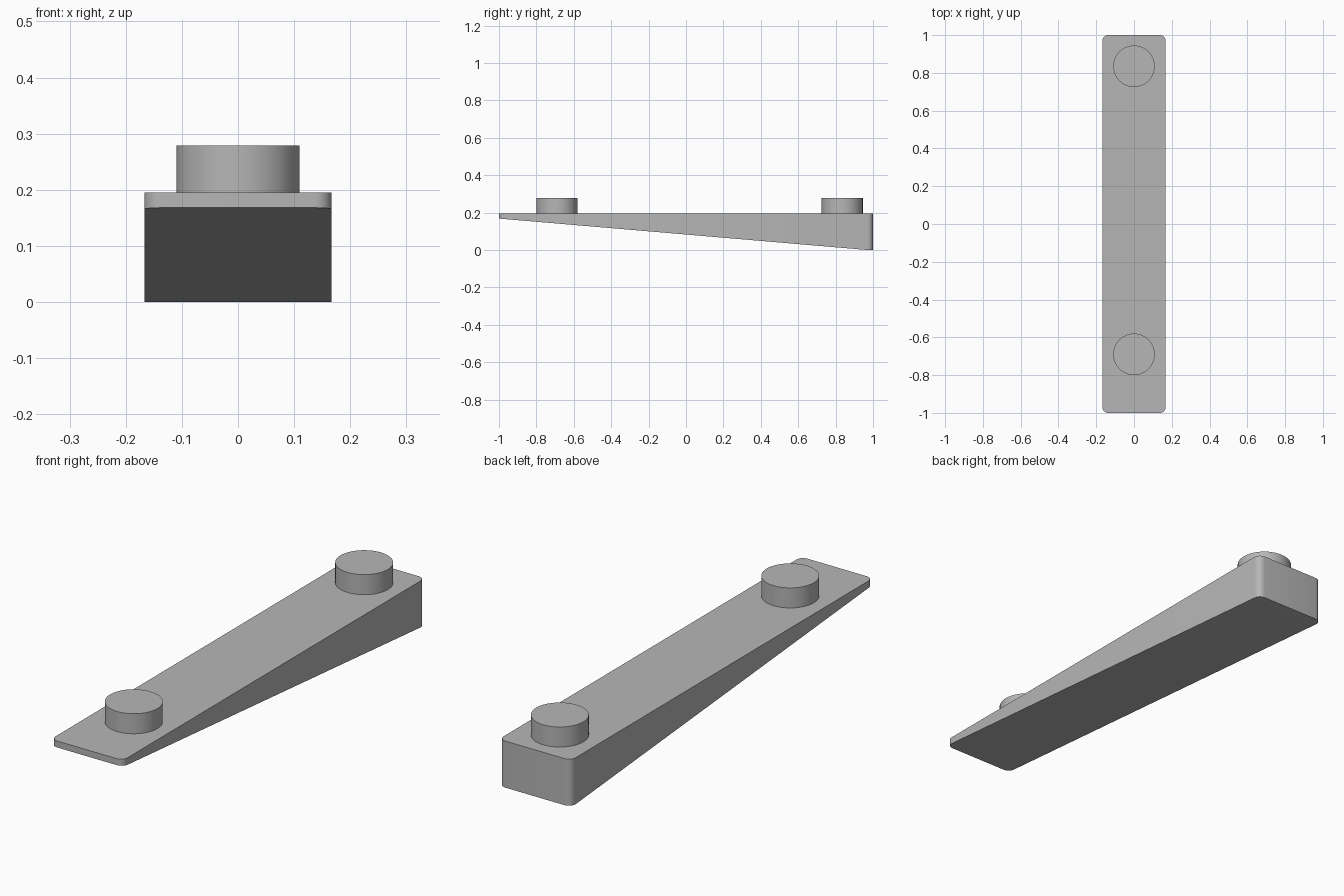
import bpy
import bmesh
from math import cos, sin, pi, radians

HALF_W, HALF_L, TOP, TIP_Z, RADIUS = 0.167, 1.0, 0.195, 0.168, 0.03
FLAT_Y = HALF_L - RADIUS
STUD_R, STUD_TOP = 0.11, 0.279

cube = bpy.data.objects.get("Cube")
if cube:
    bpy.data.objects.remove(cube, do_unlink=True)

grey = bpy.data.materials.new("light_grey")
grey.use_nodes = True
colour = (0.47, 0.47, 0.47, 1)
grey.diffuse_color = colour
grey.node_tree.nodes["Principled BSDF"].inputs["Base Color"].default_value = colour


def finish(obj):
    """Assign the material and smooth only the rounded faces."""
    obj.data.materials.clear()
    obj.data.materials.append(grey)
    bpy.ops.object.select_all(action="DESELECT")
    obj.select_set(True)
    bpy.context.view_layer.objects.active = obj
    bpy.ops.object.shade_smooth_by_angle(angle=radians(30))


def underside(y):
    """Height of the sloping underside, level at the thick end."""
    return max(0, TIP_Z * (FLAT_Y - y) / (FLAT_Y + HALF_L))


# Wedge body: rounded rectangle raised to the top, with a sloping underside
bm = bmesh.new()
outline = []
steps = 6
for corner, (sx, sy) in enumerate([(1, 1), (-1, 1), (-1, -1), (1, -1)]):
    for i in range(steps + 1):
        a = (corner + i / steps) * pi / 2
        x = sx * (HALF_W - RADIUS) + RADIUS * cos(a)
        y = sy * FLAT_Y + RADIUS * sin(a)
        outline.append((x, y))
lower = [bm.verts.new((x, y, underside(y))) for x, y in outline]
upper = [bm.verts.new((x, y, TOP)) for x, y in outline]
bm.faces.new(upper)
count = len(outline)
for i in range(count):
    j = (i + 1) % count
    bm.faces.new((lower[i], lower[j], upper[j], upper[i]))
# Underside in two flat pieces, meeting where the rear corners begin
split = 2 * steps + 1
bm.faces.new(lower[:split + 1])
bm.faces.new([lower[0]] + lower[split:])
bmesh.ops.recalc_face_normals(bm, faces=bm.faces)
mesh = bpy.data.meshes.new("wedge_body")
bm.to_mesh(mesh)
bm.free()
body = bpy.data.objects.new("wedge_body", mesh)
bpy.context.collection.objects.link(body)
finish(body)

# Round studs on the top face
for name, y in (("front_stud", -0.69), ("back_stud", 0.835)):
    bpy.ops.mesh.primitive_cylinder_add(
        vertices=48, radius=STUD_R, depth=STUD_TOP - TOP,
        location=(0, y, (STUD_TOP + TOP) / 2))
    stud = bpy.context.object
    stud.name = name
    finish(stud)
